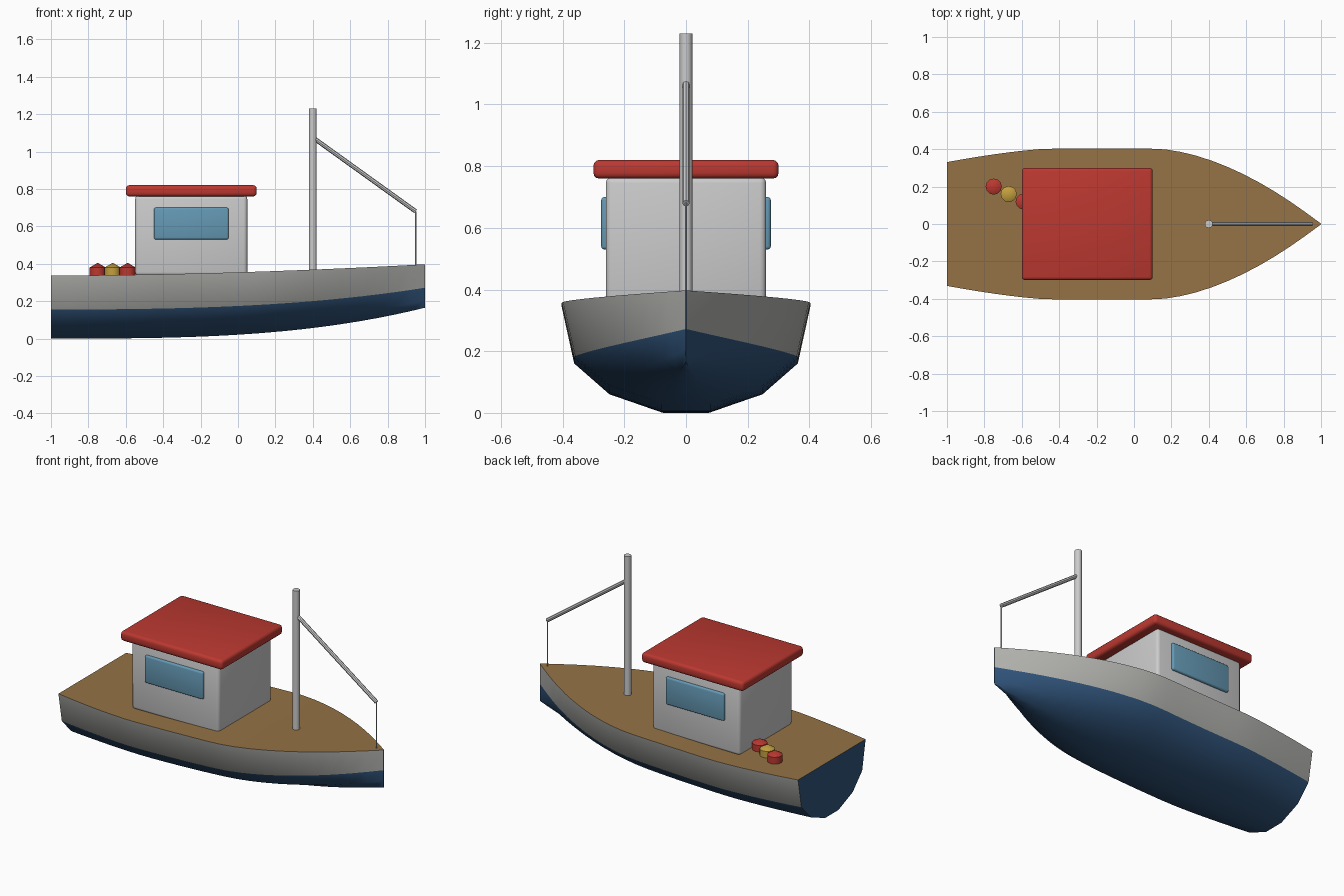
import bpy, bmesh, math
from mathutils import Vector

if "Cube" in bpy.data.objects:
    bpy.data.objects.remove(bpy.data.objects["Cube"])

def material(name, rgb):
    m = bpy.data.materials.new(name)
    m.diffuse_color = (*rgb, 1)
    m.use_nodes = True
    m.node_tree.nodes["Principled BSDF"].inputs["Base Color"].default_value = m.diffuse_color
    return m

NAVY = material("navy_paint", (0.03, 0.09, 0.2))
PALE = material("pale_paint", (0.45, 0.45, 0.43))
WOOD = material("deck_wood", (0.3, 0.17, 0.06))
RED = material("red_paint", (0.5, 0.04, 0.03))
YELLOW = material("yellow_paint", (0.55, 0.35, 0.05))
GLASS = material("window_blue", (0.13, 0.32, 0.46))

def smooth(ob, angle=35):
    bpy.ops.object.select_all(action='DESELECT')
    ob.select_set(True)
    bpy.context.view_layer.objects.active = ob
    bpy.ops.object.shade_smooth_by_angle(angle=math.radians(angle))

def box(name, lo, hi, bevel, mat=None):
    lo, hi = Vector(lo), Vector(hi)
    bpy.ops.mesh.primitive_cube_add(size=1, location=(lo + hi) / 2)
    ob = bpy.context.object
    ob.name = name
    ob.scale = hi - lo
    bpy.ops.object.transform_apply(location=False, rotation=False, scale=True)
    mod = ob.modifiers.new("edge", 'BEVEL')
    mod.width, mod.segments = bevel, 3
    bpy.ops.object.modifier_apply(modifier="edge")
    if mat:
        ob.data.materials.append(mat)
    smooth(ob)

def rod(name, a, b, r, sides=12):
    a, b = Vector(a), Vector(b)
    d = b - a
    bpy.ops.mesh.primitive_cylinder_add(vertices=sides, radius=r, depth=d.length,
        location=(a + b) / 2, rotation=d.to_track_quat('Z', 'Y').to_euler())
    bpy.context.object.name = name
    smooth(bpy.context.object)

# Hull lines: half width, sheer and keel along the length
def half_width(x):
    if x > 0.1:
        return max(0.002, 0.403 * (1 - ((x - 0.1) / 0.9) ** 1.75))
    if x < -0.45:
        return 0.403 - 0.072 * ((-0.45 - x) / 0.55) ** 1.4
    return 0.403

def sheer(x):
    return 0.337 + 0.06 * ((x + 1) / 2) ** 1.8

def keel(x):
    return 0.165 * ((x + 1) / 2) ** 3

# Hull lofted from one chined section, with deck and transom closing it
SECTION = [(1, 1), (0.9, 0.46), (0.62, 0.17), (0.2, 0)]
SECTION += [(-y, z) for y, z in reversed(SECTION)]
bm = bmesh.new()
rings = []
for i in range(25):
    x = -1 + i / 12
    w, k, s = half_width(x), keel(x), sheer(x)
    rings.append([bm.verts.new((x, w * y, k + (s - k) * z)) for y, z in SECTION])
for a, b in zip(rings, rings[1:]):
    for j in range(8):
        n = (j + 1) % 8
        f = bm.faces.new((a[j], b[j], b[n], a[n]))
        f.material_index = {7: 2, 0: 1, 6: 1}.get(j, 0)
bm.faces.new(rings[0])
bm.faces.new(rings[-1][::-1])
bmesh.ops.recalc_face_normals(bm, faces=bm.faces)
mesh = bpy.data.meshes.new("hull")
bm.to_mesh(mesh)
bm.free()
for m in (NAVY, PALE, WOOD):
    mesh.materials.append(m)
hull = bpy.data.objects.new("hull", mesh)
bpy.context.collection.objects.link(hull)
smooth(hull, 50)

# Wheelhouse with roof and side windows
box("cabin", (-0.55, -0.26, 0.335), (0.05, 0.26, 0.765), 0.02)
box("cabin_roof", (-0.6, -0.3, 0.76), (0.1, 0.3, 0.82), 0.018, RED)
for side, s in (("left", 1), ("right", -1)):
    box(side + "_window", (-0.45, s * 0.26 - 0.015, 0.53),
        (-0.05, s * 0.26 + 0.015, 0.70), 0.01, GLASS)

# Mast, boom and hanging line
rod("mast", (0.4, 0, 0.35), (0.4, 0, 1.23), 0.021)
rod("boom", (0.4, 0, 1.075), (0.95, 0, 0.68), 0.012, 8)
rod("line", (0.95, 0, 0.38), (0.95, 0, 0.68), 0.004, 6)

# Net floats on the aft deck
for i, m in enumerate((RED, YELLOW, RED)):
    bpy.ops.mesh.primitive_uv_sphere_add(segments=12, ring_count=3, radius=0.05,
        location=(-0.75 + 0.08 * i, 0.2 - 0.04 * i, 0.355))
    ob = bpy.context.object
    ob.name = f"float_{i + 1}"
    ob.data.materials.append(m)
    smooth(ob)
